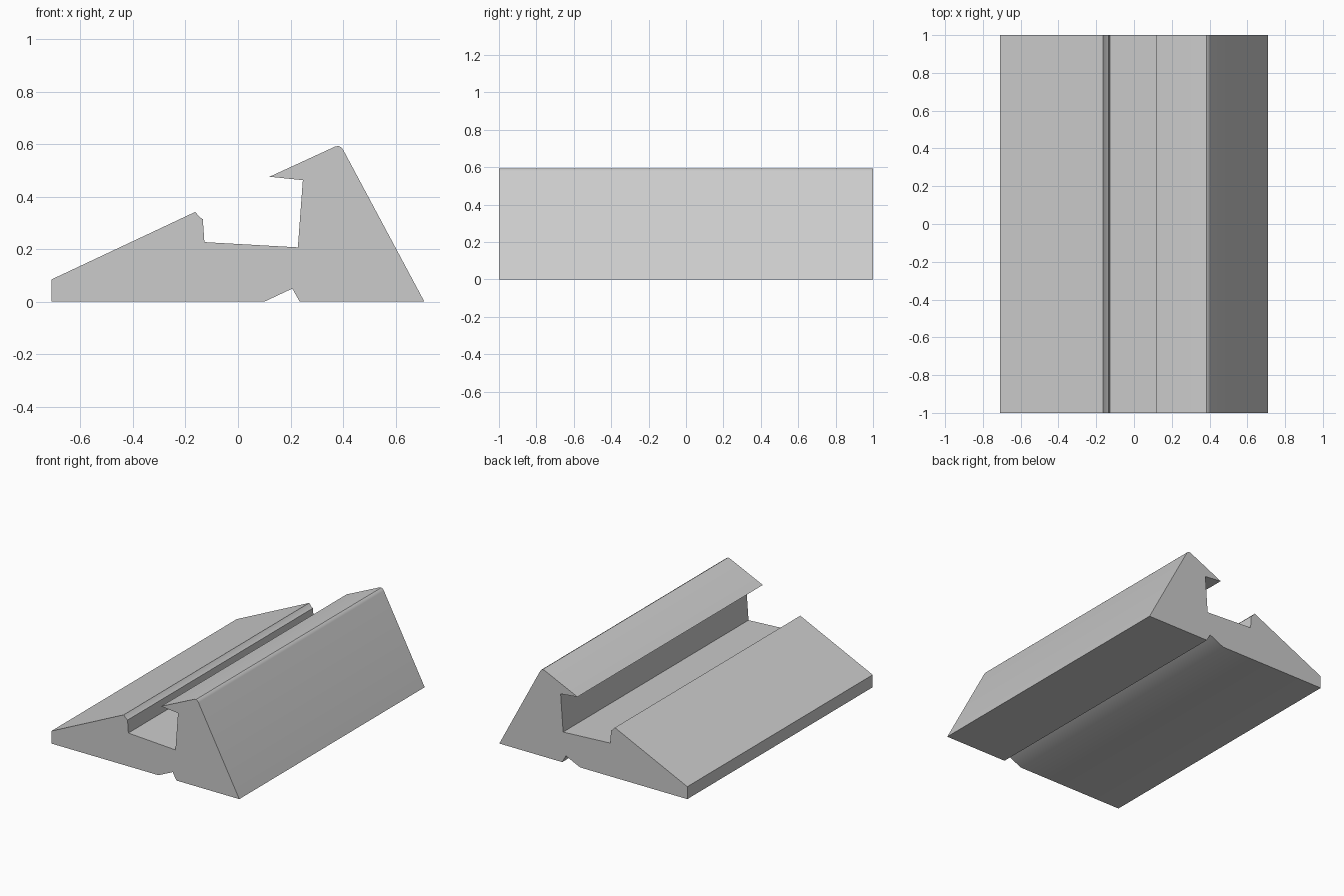
import bpy
import bmesh
import math

cube = bpy.data.objects.get("Cube")
if cube:
    bpy.data.objects.remove(cube, do_unlink=True)

HALF_LENGTH = 1.0

# Single plain grey
grey = bpy.data.materials.new("light_grey")
grey.use_nodes = True
color = (0.6, 0.6, 0.6, 1)
grey.diffuse_color = color
grey.node_tree.nodes["Principled BSDF"].inputs["Base Color"].default_value = color

# Cross-section (x, z), running anticlockwise from the front foot
profile = [
    (-0.71, 0), (0.10, 0),                            # long sole
    (0.207, 0.05), (0.235, 0), (0.71, 0),             # underside groove, short sole
    (0.402, 0.576), (0.394, 0.587), (0.383, 0.593), (0.37, 0.591),  # rounded ridge
    (0.12, 0.476), (0.247, 0.463),                    # overhanging hook
    (0.228, 0.207), (-0.128, 0.227),                  # slot floor
    (-0.134, 0.314), (-0.146, 0.322), (-0.163, 0.342),  # slot lip
    (-0.71, 0.085),                                   # blunt toe
]

# Extrude the section along y
bm = bmesh.new()
section = bm.faces.new([bm.verts.new((x, -HALF_LENGTH, z)) for x, z in profile])
extruded = bmesh.ops.extrude_face_region(bm, geom=[section], use_keep_orig=True)
moved = [v for v in extruded["geom"] if isinstance(v, bmesh.types.BMVert)]
bmesh.ops.translate(bm, verts=moved, vec=(0, 2 * HALF_LENGTH, 0))
bmesh.ops.recalc_face_normals(bm, faces=bm.faces)

mesh = bpy.data.meshes.new("slotted_stand")
bm.to_mesh(mesh)
bm.free()
mesh.materials.append(grey)
stand = bpy.data.objects.new("slotted_stand", mesh)
bpy.context.collection.objects.link(stand)

# Smooth the ridge while keeping hard edges
bpy.ops.object.select_all(action="DESELECT")
stand.select_set(True)
bpy.context.view_layer.objects.active = stand
bpy.ops.object.shade_smooth_by_angle(angle=math.radians(30))
